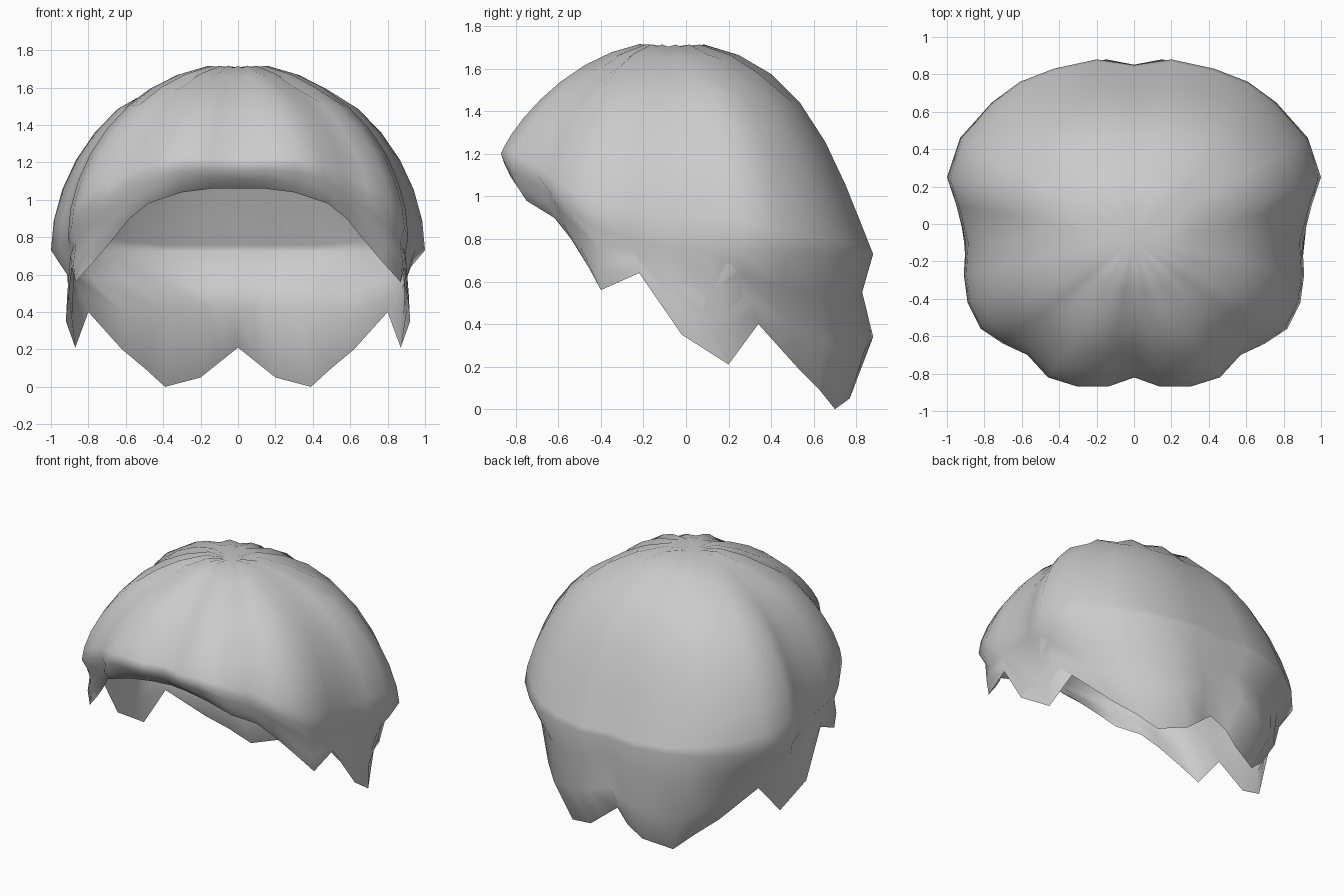
import bpy, bmesh, math
from mathutils import Vector

cube = bpy.data.objects.get("Cube")
if cube:
    bpy.data.objects.remove(cube)

mat = bpy.data.materials.new("hair grey")
mat.use_nodes = True
grey = (0.6, 0.6, 0.6, 1)
mat.diffuse_color = grey
mat.node_tree.nodes["Principled BSDF"].inputs["Base Color"].default_value = grey

# Widest outline of the hair, front to back on the left side
WIDE = [(0, -.82, 1.2), (.14, -.87, 1.2), (.3, -.87, 1.2), (.46, -.82, 1.16), (.57, -.7, 1.1),
        (.7, -.64, 1.02), (.82, -.56, .95), (.89, -.42, .85), (.91, -.27, .8), (.9, -.1, .76),
        (.95, .1, .74), (1, .25, .73), (.93, .46, .73), (.76, .65, .73), (.61, .76, .73),
        (.43, .83, .73), (.2, .88, .73), (0, .85, .73)]
# Lower edge with its pointed locks, same order
RIM = [(0, -.74, 1.06), (.14, -.76, 1.06), (.3, -.77, 1.04), (.48, -.75, .98), (.58, -.62, .9),
       (.66, -.54, .8), (.77, -.46, .67), (.87, -.4, .56), (.89, -.22, .64), (.92, -.02, .35),
       (.87, .2, .21), (.8, .34, .4), (.62, .52, .2), (.5, .62, .1), (.39, .7, 0),
       (.2, .77, .05), (.1, .79, .13), (0, .76, .21)]
CROWN = Vector((0, -.08, 1.73))
CENTRE = Vector((0, -.05, .6))
COUNT = len(WIDE)


def clamp(v):
    return max(0, min(1, v))


def column(i):
    """Points from crown over the outside, round the rim and up the lining."""
    wide, rim = Vector(WIDE[i]), Vector(RIM[i])
    front, back, nape = clamp(1 - i / 8), clamp((i - 11) / 4), clamp((i - 11) / 2)
    # Outer dome: flatter slope at the front, small pleats near the crown
    dome = []
    for k in range(1, 10):
        a = k / 9 * math.pi / 2
        r = math.sin(a)
        p = CROWN.lerp(wide, r)
        power = 1.05 + .8 * front + .9 * back * r ** 3
        p.z = wide.z + (CROWN.z - wide.z) * max(0, math.cos(a)) ** power
        p.z -= .03 * (i % 2) * math.sin(2 * a) * (k < 4)
        dome.append(p)
    # Crease, then the locks
    flat = Vector((wide.x, wide.y, 0)).normalized()
    locks = [wide.lerp(rim, .3) + flat * (.025 * front - .025 * (1 - front)),
             wide.lerp(rim, .65) + flat * (.03 * front + .06 * back)]
    # Thick nape pad under an overhanging lining edge; thin shell elsewhere
    thin = [CENTRE + (p - CENTRE) * .955 for p in dome]
    pad = Vector((rim.x * .82, rim.y * .82, .42))
    edge = Vector((wide.x * .8, wide.y * .8, .58))
    inner = [rim.lerp(thin[-1], .33).lerp(pad, nape),
             rim.lerp(thin[-1], .67).lerp(edge, nape)]
    return dome + locks + [rim] + inner + thin[::-1]


def mirrored(p):
    return Vector((-p.x, p.y, p.z))


# Columns all round: left side front to back, right side back to front
half = [column(i) for i in range(COUNT)]
columns = half + [[mirrored(p) for p in c] for c in half[-2:0:-1]]

bm = bmesh.new()
grid = [[bm.verts.new(p) for p in c] for c in columns]
crown = bm.verts.new(CROWN - Vector((0, 0, .03)))
lining_top = bm.verts.new(CENTRE + (CROWN - CENTRE) * .94)
for i, a in enumerate(grid):
    b = grid[(i + 1) % len(grid)]
    bm.faces.new((crown, a[0], b[0]))
    for j in range(len(a) - 1):
        bm.faces.new((a[j], a[j + 1], b[j + 1], b[j]))
    bm.faces.new((a[-1], lining_top, b[-1]))
bmesh.ops.recalc_face_normals(bm, faces=bm.faces)
mesh = bpy.data.meshes.new("hair")
bm.to_mesh(mesh)
bm.free()
hair = bpy.data.objects.new("hair", mesh)
bpy.context.collection.objects.link(hair)
mesh.materials.append(mat)

bpy.ops.object.select_all(action="DESELECT")
hair.select_set(True)
bpy.context.view_layer.objects.active = hair
bpy.ops.object.shade_smooth_by_angle(angle=math.radians(70))
